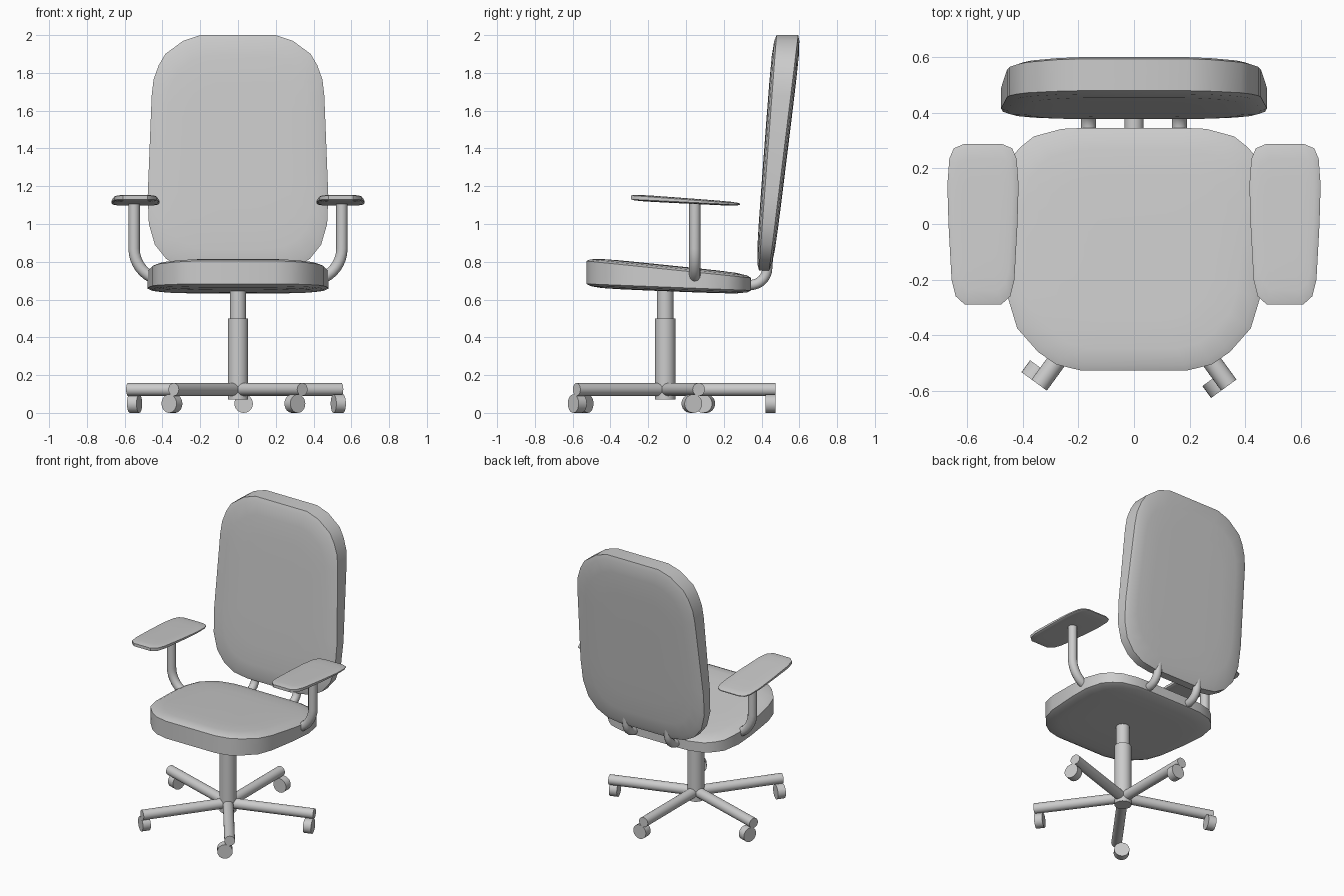
import bpy, bmesh
from math import sin, cos, pi, radians
from mathutils import Vector

if "Cube" in bpy.data.objects:
    bpy.data.objects.remove(bpy.data.objects["Cube"])


def finish(obj, angle=35):
    bpy.ops.object.select_all(action='DESELECT')
    obj.select_set(True)
    bpy.context.view_layer.objects.active = obj
    bpy.ops.object.shade_smooth_by_angle(angle=radians(angle))


def cushion(name, half, faces, drop, place, cx=0.0):
    """Domed slab: mirrored half outline, faces(v) -> (low, high), rim pulled in by drop."""
    outline = half + [(-u, v) for u, v in reversed(half)]
    vs = [v for _, v in half]
    vc = (min(vs) + max(vs)) / 2
    bm = bmesh.new()

    def ring(scale, k, side):
        out = []
        for u, v in outline:
            u, v = u * scale, vc + (v - vc) * scale
            w = faces(v)[side] + (1 - 2 * side) * drop * k
            out.append(bm.verts.new(place(u + cx, v, w)))
        return out

    steps = [(.3, 0), (.6, .03), (.82, .15), (.95, .5), (1, 1)]
    rings = [ring(s, k, 0) for s, k in steps] + [ring(s, k, 1) for s, k in reversed(steps)]
    n = len(outline)
    for a, b in zip(rings, rings[1:]):
        for i in range(n):
            j = (i + 1) % n
            bm.faces.new((a[i], a[j], b[j], b[i]))
    bm.faces.new(rings[0])
    bm.faces.new(rings[-1])
    bmesh.ops.recalc_face_normals(bm, faces=bm.faces)
    me = bpy.data.meshes.new(name)
    bm.to_mesh(me)
    bm.free()
    obj = bpy.data.objects.new(name, me)
    bpy.context.collection.objects.link(obj)
    finish(obj)


def rod(name, a, b, r, sides=24):
    a, b = Vector(a), Vector(b)
    bpy.ops.mesh.primitive_cylinder_add(vertices=sides, radius=r, depth=(b - a).length,
                                        location=(a + b) / 2)
    obj = bpy.context.object
    obj.name = name
    obj.rotation_euler = (b - a).to_track_quat('Z', 'Y').to_euler()
    finish(obj)


def tube(name, pts, r):
    cu = bpy.data.curves.new(name, 'CURVE')
    cu.dimensions = '3D'
    cu.bevel_depth, cu.bevel_resolution, cu.use_fill_caps = r, 4, True
    sp = cu.splines.new('POLY')
    sp.points.add(len(pts) - 1)
    for p, co in zip(sp.points, pts):
        p.co = (*co, 1)
    obj = bpy.data.objects.new(name, cu)
    bpy.context.collection.objects.link(obj)
    bpy.ops.object.select_all(action='DESELECT')
    obj.select_set(True)
    bpy.context.view_layer.objects.active = obj
    bpy.ops.object.convert(target='MESH')
    finish(bpy.context.object)


# Seat, thicker at the front
seat = [(.19, -.527), (.28, -.505), (.345, -.46), (.42, -.375), (.452, -.27), (.475, -.05),
        (.48, .1), (.455, .22), (.41, .275), (.36, .315), (.26, .342), (.19, .345)]
cushion("seat", seat, lambda y: (.64 - .04 * y, .772 - .103 * y), .022,
        lambda u, v, w: (u, v, w))

# Backrest, leaning back and thicker at the top
back = [(.2, 2.0), (.29, 1.97), (.385, 1.9), (.42, 1.84), (.447, 1.765), (.457, 1.68),
        (.478, 1.15), (.472, 1.0), (.44, .89), (.38, .815), (.3, .77), (.2, .755)]
cushion("backrest", back,
        lambda z: (.373 + .075 * (z - .85), .46 + .123 * (z - .75)), .02,
        lambda u, v, w: (u, w, v))

# Arm pads and their bent supports
pad = [(.07, .287), (.105, .272), (.121, .235), (.128, .14), (.124, .0), (.113, -.2),
       (.098, -.26), (.065, -.29)]
for side, s in (("left", -1), ("right", 1)):
    cushion(side + "_arm_pad", pad, lambda y: (1.108 - .05 * y, 1.137 - .075 * y), .008,
            lambda u, v, w: (u, v, w), cx=s * .543)
    bend = [(s * (.38 + .17 * cos(i * pi / 20)), .047, .87 - .17 * sin(i * pi / 20))
            for i in range(11)]
    tube(side + "_arm_support", [(s * .55, .047, 1.115)] + bend, .03)

    # Curved bracket joining seat and backrest
    arc = [(s * .163, .34 + .09 * sin(i * pi / 16), .767 - .09 * cos(i * pi / 16))
           for i in range(9)]
    tube(side + "_back_bracket", [(s * .163, .2, .677)] + arc + [(s * .163, .435, .84)], .027)

# Column
CY = -.11
rod("column_sleeve", (0, CY, .07), (0, CY, .5), .054, 32)
rod("column_piston", (0, CY, .48), (0, CY, .69), .043, 32)

# Five legs, each with a caster beside its tip
for i, length in enumerate((.575, .583, .612, .58, .58)):
    a = radians(18 + 72 * i)
    d = Vector((cos(a), sin(a), 0))
    right = Vector((sin(a), -cos(a), 0))
    hub = Vector((0, CY, .124))
    rod(f"leg_{i + 1}", hub, hub + d * length, .034)
    wheel = Vector((0, CY, .049)) + right * .03
    rod(f"caster_{i + 1}", wheel + d * (length - .053), wheel + d * length, .049)
